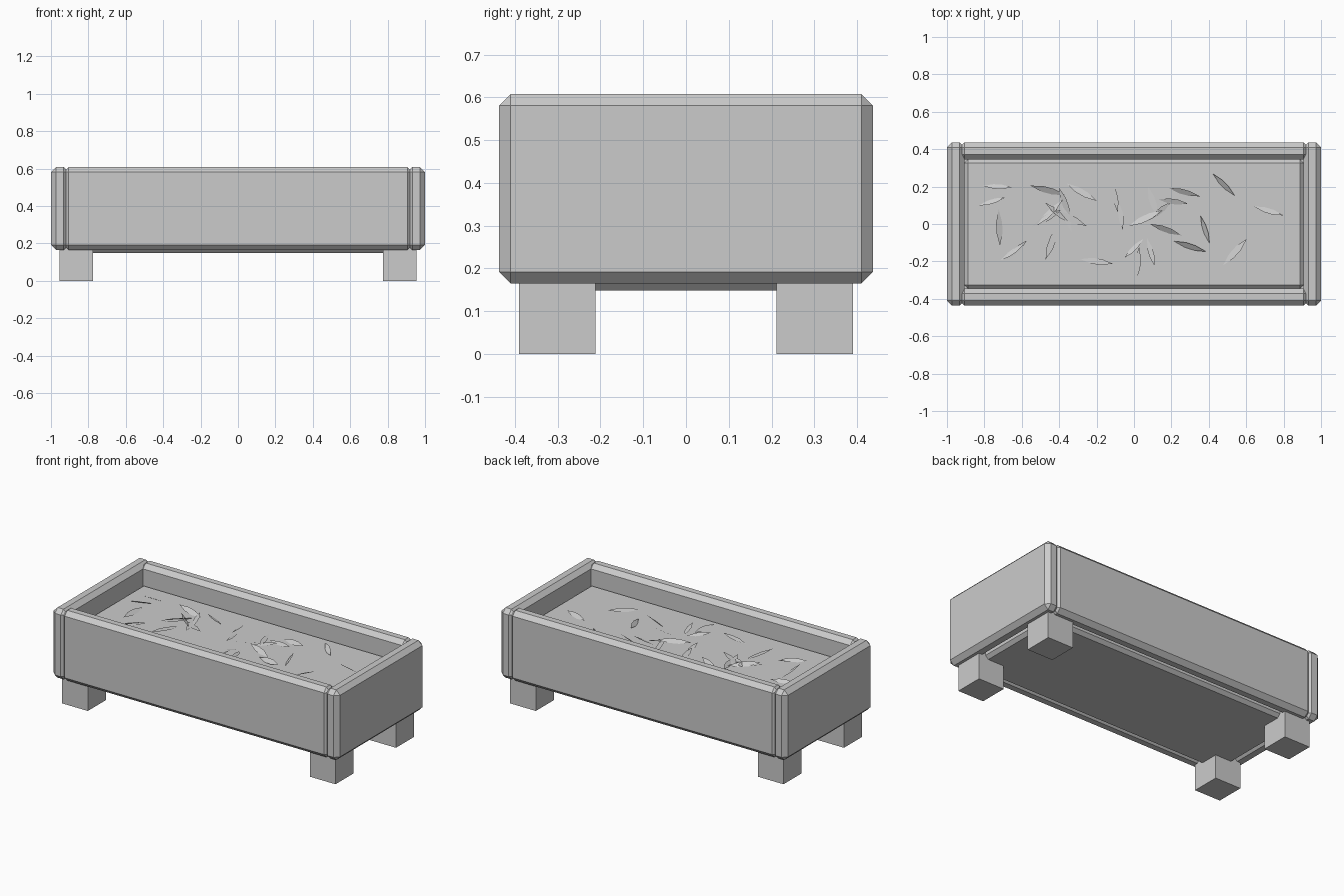
import bpy
import bmesh
import math
import random
from mathutils import Euler, Matrix, Vector

cube = bpy.data.objects.get("Cube")
if cube:
    bpy.data.objects.remove(cube)

random.seed(4)
CHAMFER = 0.027
SOIL_TOP = 0.485

grey = bpy.data.materials.new("plain grey")
grey.use_nodes = True
grey.diffuse_color = (0.6, 0.6, 0.6, 1)
grey.node_tree.nodes["Principled BSDF"].inputs["Base Color"].default_value = (0.6, 0.6, 0.6, 1)


def finish(name, bm):
    mesh = bpy.data.meshes.new(name)
    bm.to_mesh(mesh)
    bm.free()
    mesh.materials.append(grey)
    obj = bpy.data.objects.new(name, mesh)
    bpy.context.collection.objects.link(obj)
    return obj


def block(name, low, high, chamfer=0):
    """Box between two corners with optional flat chamfers."""
    low, high = Vector(low), Vector(high)
    bm = bmesh.new()
    bmesh.ops.create_cube(bm, size=1)
    bmesh.ops.scale(bm, vec=high - low, verts=bm.verts)
    bmesh.ops.translate(bm, vec=(low + high) / 2, verts=bm.verts)
    if chamfer:
        bmesh.ops.bevel(bm, geom=bm.edges[:], offset=chamfer, segments=1,
                        affect='EDGES', profile=0.5)
    return finish(name, bm)


# Trough walls
for side, name in ((-1, "right"), (1, "left")):
    xs = sorted((side * 0.905, side))
    block(name + "_end_panel", (xs[0], -0.437, 0.165), (xs[1], 0.437, 0.608), CHAMFER)
for side, name in ((-1, "front"), (1, "back")):
    ys = sorted((side * 0.345, side * 0.437))
    block(name + "_panel", (-0.932, ys[0], 0.165), (0.932, ys[1], 0.608), CHAMFER)

# Soil filling, which also closes the underside
block("soil_bed", (-0.907, -0.347, 0.149), (0.907, 0.347, SOIL_TOP), 0.02)

# Feet
for sx, side in ((-1, "right"), (1, "left")):
    for sy, end in ((-1, "front"), (1, "back")):
        xs = sorted((sx * 0.775, sx * 0.955))
        ys = sorted((sy * 0.212, sy * 0.391))
        block(f"{end}_{side}_foot", (xs[0], ys[0], 0), (xs[1], ys[1], 0.19))

# Scattered leaf blades: x, y, heading in degrees
blades = (
    (-.73, .2, -3), (-.76, .12, 17), (-.72, -.02, 92), (-.63, -.14, 42),
    (-.65, -.15, 35), (-.46, .18, -15), (-.28, .17, -30), (-.37, .11, -70),
    (-.45, .06, 45), (-.47, .03, 30), (-.41, .06, -40), (-.34, .03, -25),
    (-.44, -.1, 70), (-.36, .05, -75), (-.2, -.2, -8), (-.1, .14, -80),
    (-.07, .04, -82), (.1, .12, -72), (.06, .03, 25), (.14, .07, 40),
    (.21, .12, -8), (.27, .17, -15), (0, -.13, 45), (.02, -.21, 85),
    (.09, -.15, -75), (.17, -.03, -20), (.3, -.12, -18), (.38, -.03, -72),
    (.48, .21, -45), (.54, -.15, 48), (.72, .07, -17),
)
outline = ((-.5, 0), (-.15, -.09), (.15, -.09), (.5, 0), (.15, .09), (-.15, .09))
bm = bmesh.new()
for x, y, heading in blades:
    length = random.uniform(0.14, 0.2)
    turn = Euler((random.uniform(-0.7, 0.7), random.uniform(-0.12, 0.12),
                  math.radians(heading)))
    place = Matrix.Translation((x, y, SOIL_TOP)) @ turn.to_matrix().to_4x4()
    corners = [place @ Vector((u * length, v * length, 0)) for u, v in outline]
    # Rest the lowest point just above the soil
    lift = SOIL_TOP + 0.002 - min(c.z for c in corners)
    bm.faces.new([bm.verts.new(c + Vector((0, 0, lift))) for c in corners])
finish("scattered_leaves", bm)
